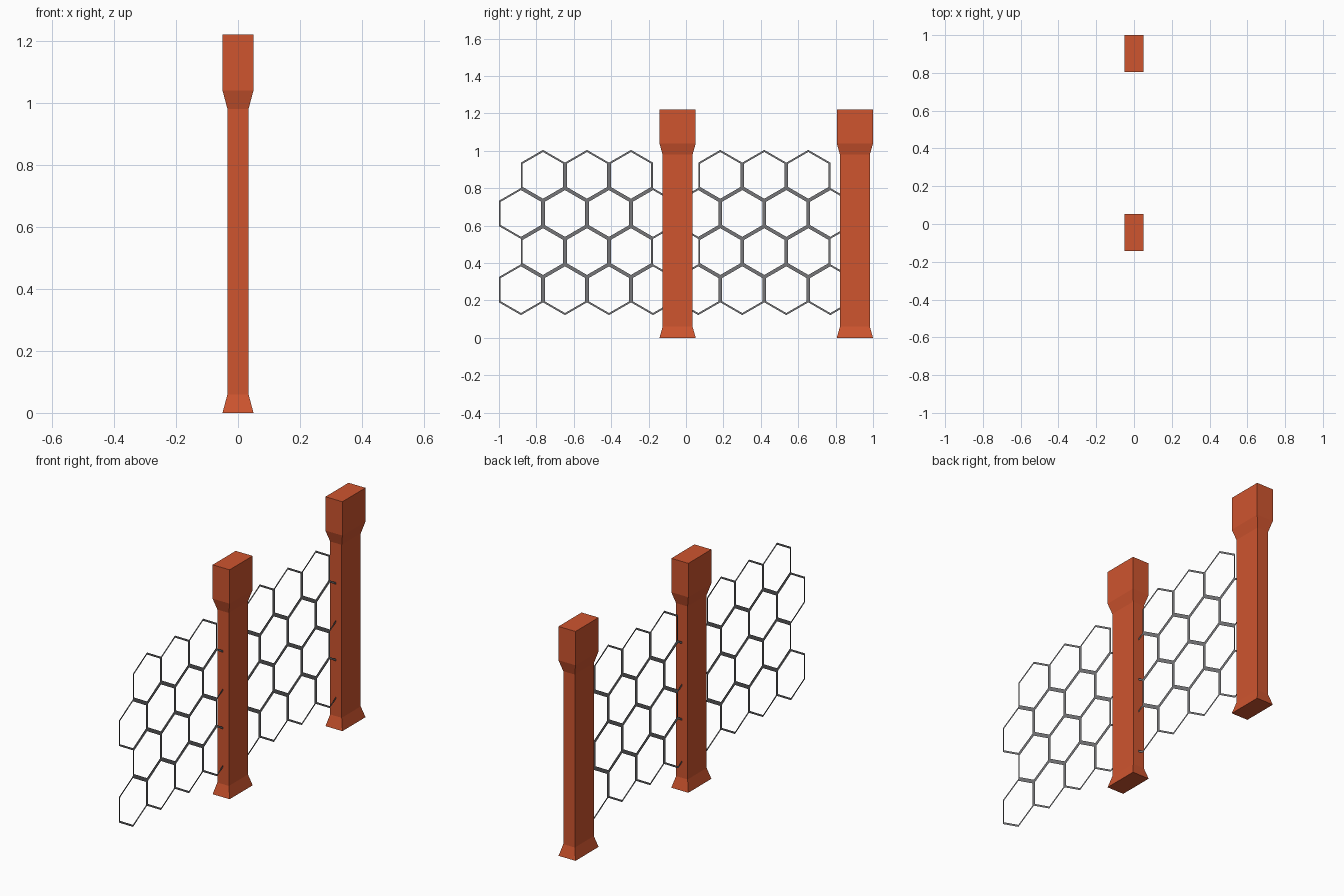
import bpy, bmesh, math

if "Cube" in bpy.data.objects:
    bpy.data.objects.remove(bpy.data.objects["Cube"])


def material(name, color):
    m = bpy.data.materials.new(name)
    m.diffuse_color = (*color, 1)
    m.use_nodes = True
    m.node_tree.nodes["Principled BSDF"].inputs["Base Color"].default_value = m.diffuse_color
    return m


post_mat = material("rust orange", (0.62, 0.09, 0.028))
wire_mat = material("steel grey", (0.18, 0.18, 0.19))

SPACING = 0.948          # distance between fence bays
FLAT = 0.2353            # hexagon width across flats
R = FLAT / math.sqrt(3)  # hexagon corner radius


def finish(bm, name, mat):
    me = bpy.data.meshes.new(name)
    bm.to_mesh(me)
    bm.free()
    me.materials.append(mat)
    ob = bpy.data.objects.new(name, me)
    bpy.context.collection.objects.link(ob)
    return ob


# Post: lofted rectangular sections with flared foot and wide head
def post(name, y):
    sections = [(0, .05, .097), (.06, .034, .08), (.98, .034, .08),
                (1.04, .05, .097), (1.22, .05, .097)]
    bm = bmesh.new()
    rings = [[bm.verts.new((sx * hx, y + sy * hy, z))
              for sx, sy in ((-1, -1), (1, -1), (1, 1), (-1, 1))]
             for z, hx, hy in sections]
    for a, b in zip(rings, rings[1:]):
        for i in range(4):
            j = (i + 1) % 4
            bm.faces.new((a[i], a[j], b[j], b[i]))
    bm.faces.new(rings[0][::-1])
    bm.faces.new(rings[-1])
    finish(bm, name, post_mat)


# Mesh panel: flat honeycomb, each cell inset and its middle removed
def panel(name, y0):
    bm = bmesh.new()
    for row in range(4):
        for col in range(4 - row % 2):
            cy = y0 + FLAT * (col + .5 + .5 * (row % 2))
            cz = 0.122 + R + 1.5 * R * row
            bm.faces.new([bm.verts.new((0, cy + R * math.sin(k * math.pi / 3),
                                        cz - R * math.cos(k * math.pi / 3)))
                          for k in range(6)])
    bmesh.ops.remove_doubles(bm, verts=bm.verts[:], dist=0.001)
    cells = bm.faces[:]
    bmesh.ops.inset_individual(bm, faces=cells, thickness=0.011)
    bmesh.ops.delete(bm, geom=cells, context='FACES')
    finish(bm, name, wire_mat)


for i, side in enumerate(("front", "back")):
    post(side + "_post", -0.045 + i * SPACING)
    panel(side + "_mesh_panel", -1.0 + i * SPACING)
